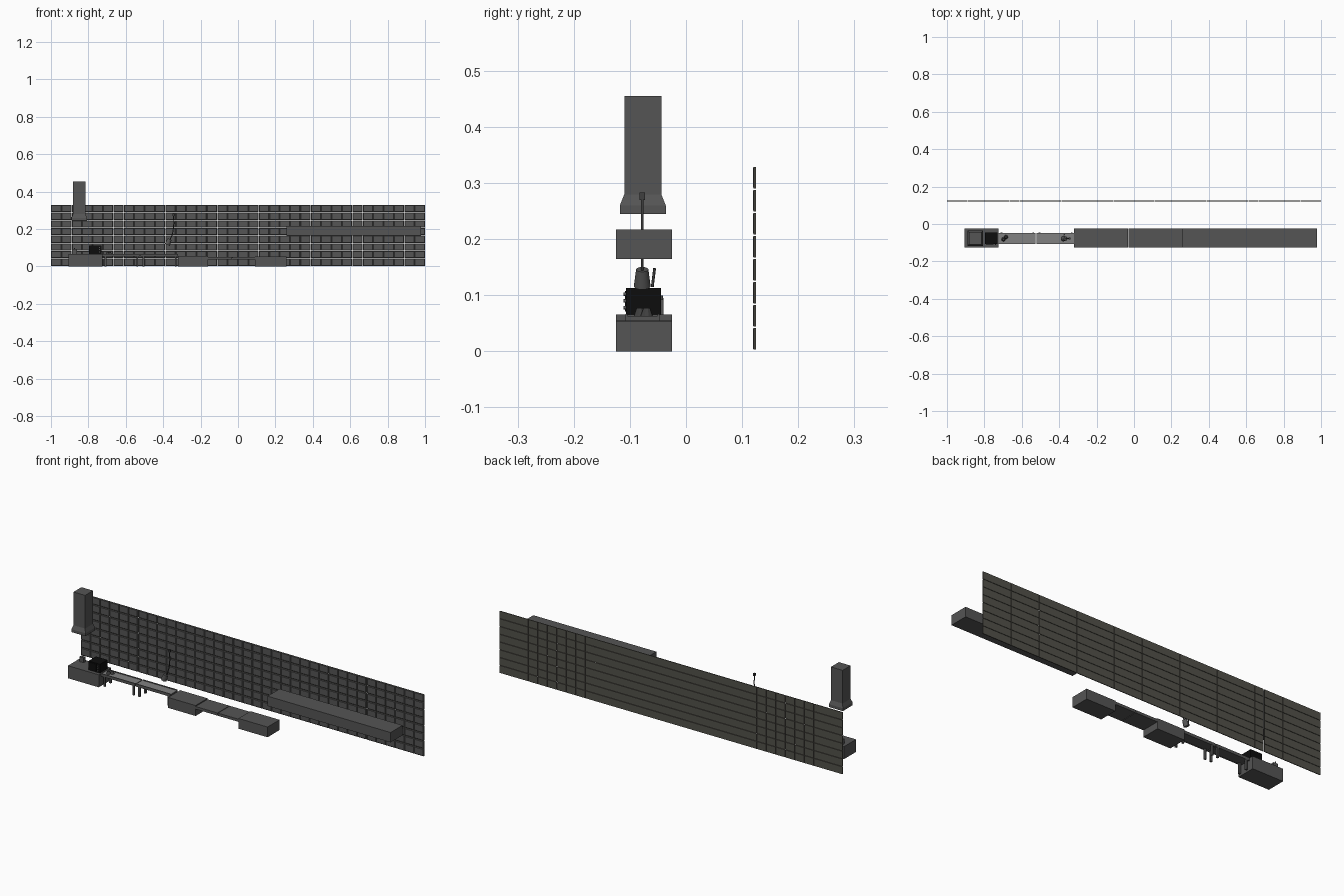
import bpy
import bmesh
from mathutils import Vector

cube = bpy.data.objects.get("Cube")
if cube:
    bpy.data.objects.remove(cube, do_unlink=True)


def material(name, r, g, b):
    m = bpy.data.materials.new(name)
    m.use_nodes = True
    m.diffuse_color = (r, g, b, 1)
    bsdf = next(n for n in m.node_tree.nodes if n.type == 'BSDF_PRINCIPLED')
    bsdf.inputs["Base Color"].default_value = (r, g, b, 1)
    return m


GREY = material("plain grey", 0.09, 0.09, 0.09)
OLIVE = material("olive grey tile back", 0.085, 0.083, 0.068)
STEEL = material("light grey top", 0.22, 0.22, 0.22)
BLACK = material("black", 0.004, 0.004, 0.004)
DARK = material("dark fittings", 0.05, 0.05, 0.05)


def finish(bm, name, *mats):
    bmesh.ops.recalc_face_normals(bm, faces=bm.faces)
    mesh = bpy.data.meshes.new(name)
    bm.to_mesh(mesh)
    bm.free()
    for m in mats:
        mesh.materials.append(m)
    obj = bpy.data.objects.new(name, mesh)
    bpy.context.collection.objects.link(obj)
    return obj


def add_box(bm, x, y, z):
    geo = bmesh.ops.create_cube(bm, size=1)
    for v in geo["verts"]:
        v.co = [a + (c + 0.5) * (b - a) for c, (a, b) in zip(v.co, (x, y, z))]
    return geo["verts"]


def box(name, x, y, z, mat=GREY):
    bm = bmesh.new()
    add_box(bm, x, y, z)
    return finish(bm, name, mat)


def tube(name, points, radius, mat):
    curve = bpy.data.curves.new(name, 'CURVE')
    curve.dimensions = '3D'
    curve.bevel_depth = radius
    curve.bevel_resolution = 2
    curve.use_fill_caps = True
    spline = curve.splines.new('POLY')
    spline.points.add(len(points) - 1)
    for p, co in zip(spline.points, points):
        p.co = (*co, 1)
    curve.materials.append(mat)
    obj = bpy.data.objects.new(name, curve)
    bpy.context.collection.objects.link(obj)
    return obj


def cylinder(name, start, end, r1, r2, mat, sides=16):
    a, b = Vector(start), Vector(end)
    bm = bmesh.new()
    bmesh.ops.create_cone(bm, cap_ends=True, segments=sides, radius1=r1,
                          radius2=r2, depth=(b - a).length)
    obj = finish(bm, name, mat)
    obj.rotation_euler = (b - a).to_track_quat('Z', 'Y').to_euler()
    obj.location = (a + b) / 2
    return obj


# Tiled back wall: pillowed tiles with open joints, wider at the bay joints
COLS, ROWS = 36, 8
W, H = 2 / COLS, 0.041
bm = bmesh.new()
for c in range(COLS):
    x0, x1 = -1 + c * W, -1 + (c + 1) * W
    left = 0.002 if c in (6, 30) else 0.0004
    right = 0.002 if c in (5, 29) else 0.0004
    if c == 0:
        left = 0
    if c == COLS - 1:
        right = 0
    for r in range(ROWS):
        z0 = 0.002 + r * H
        verts = add_box(bm, (x0 + left, x1 - right), (0.121, 0.125),
                        (z0 + 0.001, z0 + H - 0.001))
        front = next(f for f in {f for v in verts for f in v.link_faces}
                     if f.calc_center_median().y < 0.1215)
        rim = bmesh.ops.inset_individual(bm, faces=[front], thickness=0.004)
        for v in front.verts:
            v.co.y -= 0.002
        for f in [front] + rim["faces"]:
            f.material_index = 1
finish(bm, "tiled_wall", OLIVE, GREY)

# Full-depth cabinets, worktop and wall shelf
DEPTH = (-0.125, -0.025)
box("corner_cabinet", (-0.905, -0.725), DEPTH, (0, 0.066))
box("middle_cabinet", (-0.32, -0.16), DEPTH, (0, 0.055))
box("end_cabinet", (0.09, 0.26), DEPTH, (0, 0.054))
box("worktop_left", (-0.16, -0.032), DEPTH, (0.036, 0.05))
box("worktop_right", (-0.029, 0.09), DEPTH, (0.036, 0.05))
box("wall_shelf", (0.26, 0.978), DEPTH, (0.165, 0.217))

# Two narrow tables on paired legs, with raised side rails
for side, x0, x1 in (("left", -0.725, -0.526), ("right", -0.522, -0.32)):
    bm = bmesh.new()
    add_box(bm, (x0, x1), (-0.105, -0.05), (0.054, 0.063))
    add_box(bm, (x0, x1), (-0.108, -0.104), (0.052, 0.067))
    add_box(bm, (x0, x1), (-0.051, -0.047), (0.052, 0.067))
    for f in bm.faces:
        f.normal_update()
        if f.normal.z > 0.9:
            f.material_index = 1
    finish(bm, side + "_table", GREY, STEEL)
    for end, x in (("outer", x0 + 0.012), ("inner", x1 - 0.018)):
        for row, y in (("front", -0.104), ("back", -0.056)):
            box(f"{side}_table_{end}_{row}_leg", (x, x + 0.01),
                (y, y + 0.01), (0, 0.055))

# Extractor hood: straight rim, sloped shoulder and tall duct
bm = bmesh.new()
rings = []
for hx, hy, z in ((0.041, 0.041, 0.245), (0.041, 0.041, 0.26),
                  (0.034, 0.033, 0.28), (0.034, 0.033, 0.455)):
    rings.append([bm.verts.new((-0.849 + sx * hx, -0.077 + sy * hy, z))
                  for sx, sy in ((-1, -1), (1, -1), (1, 1), (-1, 1))])
for a, b in zip(rings, rings[1:]):
    for i in range(4):
        j = (i + 1) % 4
        bm.faces.new((a[i], a[j], b[j], b[i]))
bm.faces.new(rings[0])
bm.faces.new(rings[-1])
finish(bm, "extractor_hood", GREY)

# Black oven with a front panel and knobs
box("oven", (-0.797, -0.73), (-0.107, -0.045), (0.066, 0.113), BLACK)
box("oven_door", (-0.792, -0.752), (-0.109, -0.107), (0.071, 0.108), BLACK)
for i in range(3):
    z = 0.078 + i * 0.012
    cylinder("oven_knob", (-0.741, -0.107, z), (-0.741, -0.111, z),
             0.003, 0.003, GREY)

# Small objects on the cabinet and table
box("small_canister", (-0.887, -0.862), (-0.055, -0.04), (0.066, 0.092))
cylinder("canister_spout", (-0.875, -0.043, 0.09), (-0.875, -0.043, 0.1),
         0.003, 0.002, GREY, 8)
for x, y in ((-0.698, -0.082), (-0.685, -0.07)):
    cylinder("table_pot", (x, y, 0.063), (x, y, 0.077), 0.011, 0.006, DARK, 10)

# Hanging spray arm: mount, curved hose, head and lever
box("arm_mount", (-0.35, -0.34), (-0.083, -0.073), (0.27, 0.283), DARK)
tube("arm_hose", [(-0.345, -0.078, 0.28), (-0.343, -0.078, 0.23),
                  (-0.347, -0.078, 0.19), (-0.355, -0.078, 0.16),
                  (-0.365, -0.078, 0.142)], 0.0025, DARK)
cylinder("arm_head", (-0.365, -0.078, 0.146), (-0.378, -0.078, 0.116),
         0.011, 0.015, GREY)
tube("arm_lever", [(-0.375, -0.06, 0.115), (-0.37, -0.056, 0.148)],
     0.0025, DARK)

for obj in bpy.context.collection.objects:
    obj.select_set(obj.type == 'MESH' and obj.name.startswith(
        ("arm_head", "table_pot", "oven_knob", "canister_spout")))
    if obj.select_get():
        bpy.context.view_layer.objects.active = obj
bpy.ops.object.shade_smooth_by_angle()
